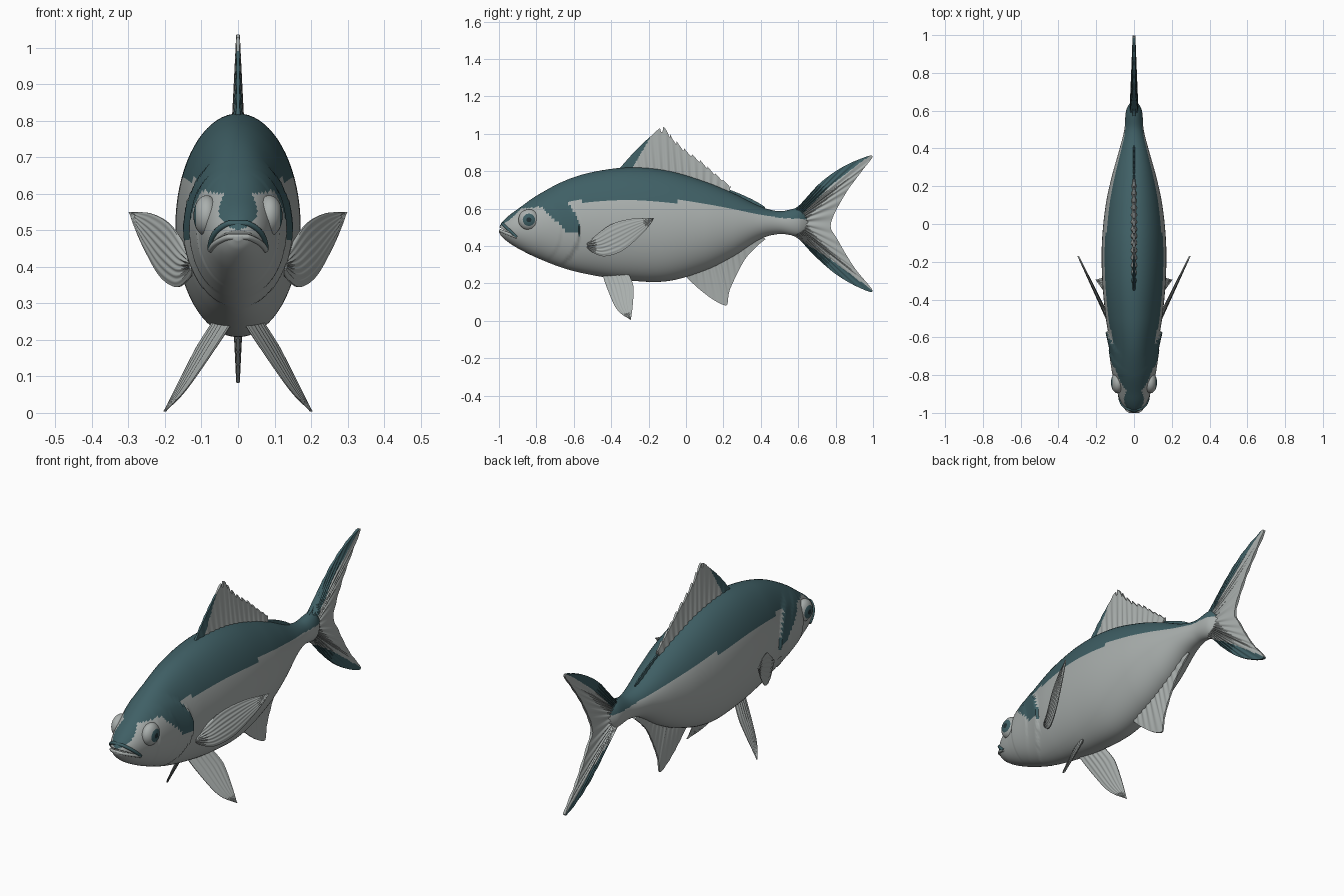
import bpy, bmesh, math
from mathutils import Matrix, Vector

if "Cube" in bpy.data.objects:
    bpy.data.objects.remove(bpy.data.objects["Cube"])


def material(name, rgb):
    m = bpy.data.materials.new(name)
    m.diffuse_color = (*rgb, 1)
    m.use_nodes = True
    m.node_tree.nodes["Principled BSDF"].inputs["Base Color"].default_value = m.diffuse_color
    return m


TEAL, GREY, DARK = 0, 1, 2
MATS = [material("teal_back", (0.050, 0.115, 0.130)),
        material("silver_grey", (0.40, 0.43, 0.42)),
        material("dark_pupil", (0.015, 0.03, 0.035))]


def finish(name, bm, rule, angle=40):
    """Colour faces by a rule on their centre, then make a smooth object."""
    bmesh.ops.recalc_face_normals(bm, faces=bm.faces)
    for f in bm.faces:
        f.material_index = rule(f.calc_center_median())
        f.smooth = True
    me = bpy.data.meshes.new(name)
    bm.to_mesh(me)
    bm.free()
    for m in MATS:
        me.materials.append(m)
    me.set_sharp_from_angle(angle=math.radians(angle))
    ob = bpy.data.objects.new(name, me)
    bpy.context.collection.objects.link(ob)
    return ob


def linear(keys, x):
    for (a, p), (b, q) in zip(keys, keys[1:]):
        if x <= b:
            return p + (q - p) * max(0, (x - a) / (b - a))
    return keys[-1][1]


def hermite(keys, k, x):
    """Smooth interpolation of column k of the body sections."""
    n = len(keys)
    i = max(j for j in range(n - 1) if keys[j][0] <= x or j == 0)
    slope = lambda j: ((keys[min(j + 1, n - 1)][k] - keys[max(j - 1, 0)][k])
                       / (keys[min(j + 1, n - 1)][0] - keys[max(j - 1, 0)][0]))
    h = keys[i + 1][0] - keys[i][0]
    t = min(1, (x - keys[i][0]) / h)
    return ((2*t**3 - 3*t*t + 1) * keys[i][k] + (t**3 - 2*t*t + t) * h * slope(i)
            + (3*t*t - 2*t**3) * keys[i + 1][k] + (t**3 - t*t) * h * slope(i + 1))


# Body sections: y, top, bottom, half width
BODY = [(-1, .497, .473, .012), (-.985, .525, .45, .035), (-.95, .56, .42, .065),
        (-.9, .597, .388, .086), (-.8, .668, .338, .108), (-.65, .748, .28, .124),
        (-.5, .795, .244, .149), (-.3, .82, .215, .168), (-.1, .803, .212, .17),
        (.1, .745, .268, .15), (.25, .683, .342, .118), (.4, .61, .438, .076),
        (.5, .586, .464, .051), (.6, .60, .455, .042), (.64, .578, .475, .022),
        (.66, .545, .505, .006)]
FLANK = [(-.65, .64), (0, .637), (.2, .602), (.4, .567), (.5, .55), (.7, .54)]
FACE = [(-1, .5), (-.93, .55), (-.88, .60), (-.77, .61), (-.74, .57),
        (-.68, .52), (-.63, .47), (-.56, .46)]


def section(y):
    top, low, w = (hermite(BODY, k, y) for k in (1, 2, 3))
    return (top + low) / 2, (top - low) / 2, w


def gill_edge(z):
    return -.567 - 3.0 * (z - .48) ** 2


def body_colour(c):
    line = linear(FACE, c.y) if c.y < gill_edge(c.z) else linear(FLANK, c.y)
    return TEAL if c.z > line else GREY


def build_body():
    bm = bmesh.new()
    rings, sides = 190, 72
    grid = []
    for i in range(rings + 1):
        y = -1 + 1.66 * (i / rings) ** 1.25
        c, h, w = section(y)
        ring = []
        for j in range(sides):
            a = 2 * math.pi * j / sides
            x, z = w * math.sin(a), c + h * math.cos(a)
            # raised cheek and gill cover ending in a step
            if y < gill_edge(z):
                fade = min(1, max(0, (.70 - z) / .06))
                x *= 1 + .10 * fade * min(1, max(0, (y + .85) / .25))
                if y < gill_edge(z) - .10 and y > -.80:
                    x *= 1 + .03 * fade
            ring.append(bm.verts.new((x, y, z)))
        grid.append(ring)
    for a, b in zip(grid, grid[1:]):
        for j in range(sides):
            k = (j + 1) % sides
            bm.faces.new((a[j], a[k], b[k], b[j]))
    bm.faces.new(grid[0])
    bm.faces.new(grid[-1])
    return finish("body", bm, body_colour, 50)


body = build_body()

# Mouth opening, cut with a wedge
bm = bmesh.new()
wedge = [[bm.verts.new((x, y, z)) for y, z in ((-1.05, .53), (-1.05, .505), (-.91, .449))]
         for x in (-.2, .2)]
bm.faces.new(wedge[0])
bm.faces.new(wedge[1])
for j in range(3):
    k = (j + 1) % 3
    bm.faces.new((wedge[0][j], wedge[0][k], wedge[1][k], wedge[1][j]))
cutter = finish("mouth_cutter", bm, lambda c: GREY)
cutter.hide_render = True
cutter.hide_viewport = True
mod = body.modifiers.new("mouth", 'BOOLEAN')
mod.operation, mod.solver, mod.object = 'DIFFERENCE', 'EXACT', cutter


def lip(name, y0, z0, mat):
    """Tube lying on the snout from one mouth corner to the other."""
    side = []
    for i in range(13):
        y = y0 + (-.905 - y0) * (i / 12) ** 1.5
        z = z0 + (.447 - z0) * (y - y0) / (-.905 - y0)
        c, h, w = section(y)
        side.append((w * math.sqrt(max(0, 1 - ((z - c) / h) ** 2)), y, z))
    pts = [(-x, y, z) for x, y, z in reversed(side)] + side
    cu = bpy.data.curves.new(name, 'CURVE')
    cu.dimensions, cu.bevel_depth, cu.bevel_resolution = '3D', .008, 3
    cu.use_fill_caps = True
    sp = cu.splines.new('POLY')
    sp.points.add(len(pts) - 1)
    for p, q in zip(sp.points, pts):
        p.co = (*q, 1)
    cu.materials.append(MATS[mat])
    bpy.context.collection.objects.link(bpy.data.objects.new(name, cu))


lip("upper_lip", -.982, .519, TEAL)
lip("lower_lip", -.992, .482, GREY)


def smooth_path(pts, n):
    """Catmull-Rom path through (y, z) points, resampled evenly."""
    p = [Vector(q) for q in pts]
    p = [p[0]] + p + [p[-1]]
    raw = []
    for a, b, c, d in zip(p, p[1:], p[2:], p[3:]):
        for s in range(20):
            t = s / 20
            raw.append(.5 * (2*b + (c - a)*t + (2*a - 5*b + 4*c - d)*t*t
                             + (3*b - a - 3*c + d)*t**3))
    raw.append(p[-1])
    dist = [0]
    for a, b in zip(raw, raw[1:]):
        dist.append(dist[-1] + (b - a).length)
    out, k = [], 0
    for i in range(n + 1):
        want = dist[-1] * i / n
        while k < len(raw) - 2 and dist[k + 1] < want:
            k += 1
        t = (want - dist[k]) / max(1e-9, dist[k + 1] - dist[k])
        out.append(raw[k].lerp(raw[k + 1], min(1, t)))
    return out


def fin(name, a, b, x_at=lambda y, z: 0, thick=.012, rays=10, fan=True, teeth=0,
        rule=lambda c: GREY, side=1, n=120, m=20):
    """Ribbed blade between two edge paths, with tapering thickness."""
    bm = bmesh.new()
    pa, pb = smooth_path(a, n), smooth_path(b, n)
    faces = {1: [], -1: []}
    for i in range(n + 1):
        rows = {1: [], -1: []}
        u = i / n
        notch = 1 - (teeth * ((u * rays) % 1) if u > .38 else 0)
        for j in range(m + 1):
            v = j / m
            p = pa[i].lerp(pb[i], v * notch)
            s, r = (v, u) if fan else (u, v)
            t = thick * (1 - .7 * s) * (1 + .22 * math.sin(2 * math.pi * rays * r))
            if not fan:
                t *= .25 + .75 * math.sqrt(max(0, math.sin(math.pi * v)))
            x = x_at(p.x, p.y)
            for k in (1, -1):
                rows[k].append(bm.verts.new((side * (x + k * t), p.x, p.y)))
        for k in (1, -1):
            faces[k].append(rows[k])
    for k in (1, -1):
        g = faces[k]
        for i in range(n):
            for j in range(m):
                bm.faces.new((g[i][j], g[i + 1][j], g[i + 1][j + 1], g[i][j + 1]))
    rim = lambda g: ([g[i][0] for i in range(n)] + [g[n][j] for j in range(m)]
                     + [g[i][m] for i in range(n, 0, -1)] + [g[0][j] for j in range(m, 0, -1)])
    ra, rb = rim(faces[1]), rim(faces[-1])
    for i in range(len(ra)):
        k = (i + 1) % len(ra)
        bm.faces.new((ra[i], ra[k], rb[k], rb[i]))
    return finish(name, bm, rule)


# Dorsal fin with teal leading edge, and the low ridge behind it
fin("dorsal_fin", [(-.34, .78), (-.1, .77), (.1, .71), (.22, .66)],
    [(-.355, .815), (-.27, .91), (-.19, .985), (-.12, 1.037), (-.07, .98), (0, .915),
     (.075, .86), (.155, .79), (.24, .72)], thick=.015, rays=15, teeth=.12, n=180,
    rule=lambda c: TEAL if c.y < -.28 + .6 * (c.z - .83) else GREY)
fin("rear_dorsal_ridge", [(.18, .66), (.3, .62), (.39, .58)],
    [(.18, .722), (.3, .674), (.38, .635), (.425, .606)], thick=.010, rays=8,
    rule=lambda c: TEAL, n=60, m=8)

# Anal fin
fin("anal_fin", [(0, .27), (.12, .32), (.25, .39), (.38, .47)],
    [(0, .235), (.07, .17), (.15, .11), (.215, .082), (.225, .12), (.24, .18),
     (.31, .32), (.37, .39), (.425, .437)], thick=.014, rays=12)

# Forked tail with teal outer bands
UP = [(.55, .53), (.63, .58), (.77, .72), (.96, .868), (1, .89)]
DOWN = [(.55, .45), (.63, .42), (.77, .33), (.9, .235), (1, .16)]
fin("tail_fin", [(.57, .575), (.59, .525), (.57, .475)],
    [(.57, .597), (.61, .622), (.715, .735), (.825, .815), (.93, .865), (.998, .88),
     (.94, .80), (.85, .675), (.775, .52), (.81, .435), (.90, .285), (.998, .16),
     (.92, .18), (.80, .25), (.69, .345), (.61, .43), (.57, .455)],
    thick=.02, rays=24, n=240,
    rule=lambda c: TEAL if c.z > linear(UP, c.y) or c.z < linear(DOWN, c.y) else GREY)

for side, label in ((1, "right"), (-1, "left")):
    # Paired fins
    fin(label + "_pectoral_fin",
        [(-.53, .42), (-.49, .45), (-.40, .515), (-.29, .546), (-.17, .55)],
        [(-.53, .39), (-.49, .36), (-.43, .345), (-.34, .375), (-.25, .45), (-.195, .51),
         (-.17, .55)],
        lambda y, z: .137 + .48 * (y + .5), .012, 7, False, side=side, n=60, m=42)
    fin(label + "_pelvic_fin",
        [(-.43, .28), (-.445, .245), (-.40, .12), (-.36, .05), (-.295, .004)],
        [(-.31, .26), (-.285, .20), (-.28, .16), (-.285, .08), (-.295, .004)],
        lambda y, z: .06 + .53 * (.24 - z) + .35 * (y + .34), .012, 6, False,
        side=side, n=60, m=36)
    # Eye with coloured iris and pupil
    bm = bmesh.new()
    bmesh.ops.create_uvsphere(bm, u_segments=40, v_segments=40, radius=1)
    bmesh.ops.transform(bm, verts=bm.verts, matrix=Matrix.Translation((side * .086, -.84, .54))
                        @ Matrix.Diagonal((.036, .056, .056, 1))
                        @ Matrix.Rotation(math.pi / 2, 4, 'Y'))

    def eye_colour(c):
        r = math.hypot(c.y + .84, c.z - .54)
        return DARK if r < .015 else TEAL if r < .034 else GREY
    finish(label + "_eye", bm, eye_colour)
